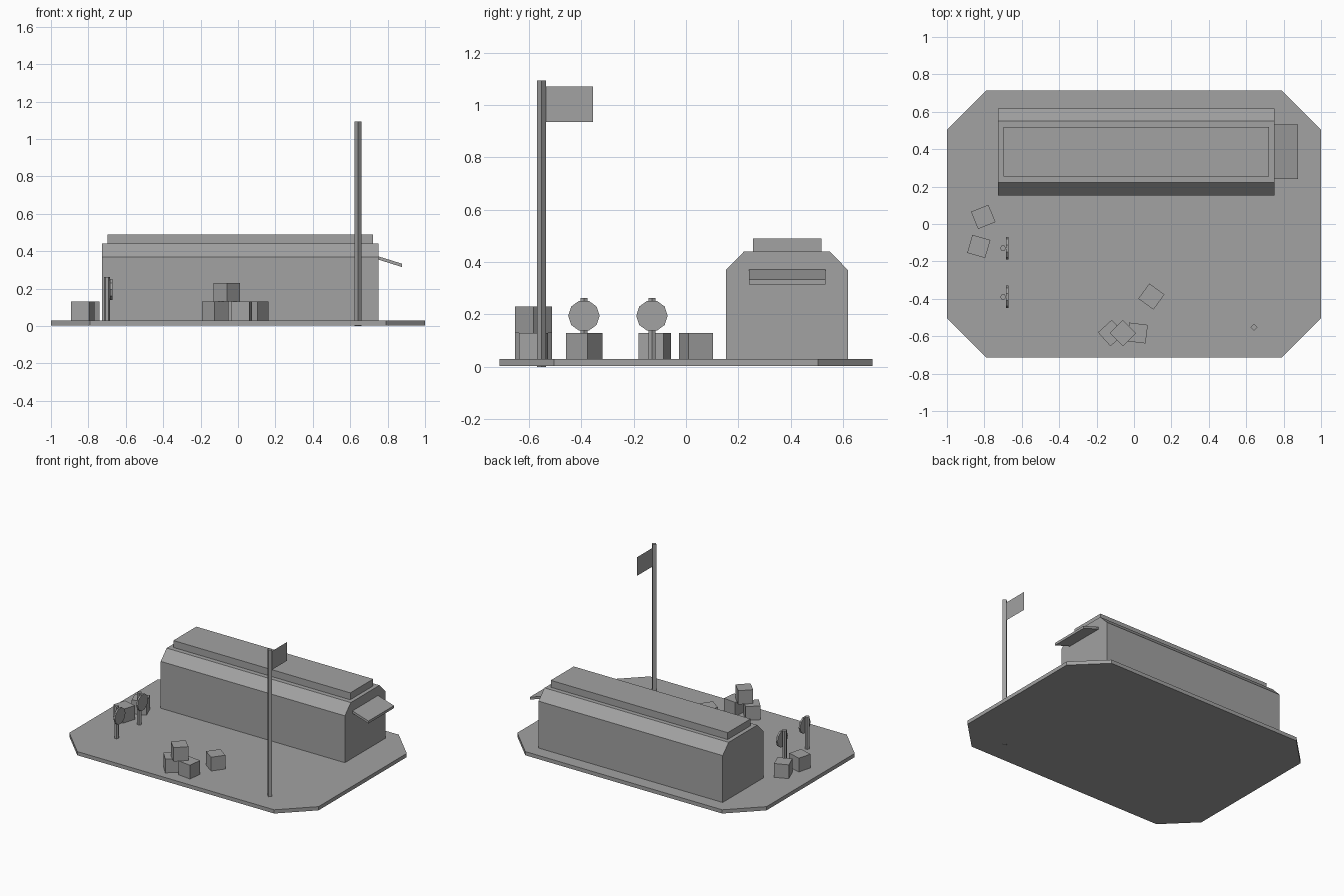
import bpy, bmesh, math
from mathutils import Vector, Matrix

cube = bpy.data.objects.get("Cube")
if cube:
    bpy.data.objects.remove(cube, do_unlink=True)

# Single flat grey
grey = bpy.data.materials.new("plain_grey")
grey.use_nodes = True
COLOUR = (0.36, 0.36, 0.36, 1.0)
grey.diffuse_color = COLOUR
grey.node_tree.nodes["Principled BSDF"].inputs["Base Color"].default_value = COLOUR


def finish(name, bm):
    bmesh.ops.recalc_face_normals(bm, faces=bm.faces)
    mesh = bpy.data.meshes.new(name)
    bm.to_mesh(mesh)
    bm.free()
    mesh.materials.append(grey)
    obj = bpy.data.objects.new(name, mesh)
    bpy.context.scene.collection.objects.link(obj)
    return obj


def extrude(name, outline, direction):
    """Sweep a closed planar outline along a vector (flat sheet if None)."""
    bm = bmesh.new()
    face = bm.faces.new([bm.verts.new(p) for p in outline])
    if direction:
        res = bmesh.ops.extrude_face_region(bm, geom=[face], use_keep_orig=True)
        moved = [e for e in res["geom"] if isinstance(e, bmesh.types.BMVert)]
        bmesh.ops.translate(bm, verts=moved, vec=Vector(direction))
    return finish(name, bm)


def box(name, x, y, z, angle=0.0):
    """Box from (min, max) ranges, turned about its own vertical axis."""
    centre = Vector([(r[0] + r[1]) / 2 for r in (x, y, z)])
    size = [r[1] - r[0] for r in (x, y, z)]
    bm = bmesh.new()
    bmesh.ops.create_cube(bm, size=1, matrix=Matrix.Translation(centre)
                          @ Matrix.Rotation(math.radians(angle), 4, 'Z')
                          @ Matrix.Diagonal((*size, 1)))
    return finish(name, bm)


def ring(sides, radius):
    return [(radius * math.cos(2 * math.pi * i / sides),
             radius * math.sin(2 * math.pi * i / sides)) for i in range(sides)]


def post(name, x, y, z0, z1, radius, sides):
    return extrude(name, [(x + a, y + b, z0) for a, b in ring(sides, radius)],
                   (0, 0, z1 - z0))


# Ground slab with cut corners
slab = [(-0.79, -0.713), (0.79, -0.713), (1, -0.505), (1, 0.505),
        (0.79, 0.713), (-0.79, 0.713), (-1, 0.505), (-1, -0.505)]
extrude("ground_slab", [(x, y, 0.003) for x, y in slab], (0, 0, 0.027))

# Long hall with chamfered eaves, and raised roof cap
hall = [(0.153, 0.01), (0.618, 0.01), (0.618, 0.37), (0.55, 0.44),
        (0.221, 0.44), (0.153, 0.37)]
extrude("hall", [(-0.727, y, z) for y, z in hall], (1.477, 0, 0))
box("roof_cap", (-0.697, 0.722), (0.255, 0.518), (0.43, 0.49))

# Sloping awning on the end wall
awning = [(0.745, 0.357), (0.745, 0.374), (0.878, 0.333), (0.878, 0.315)]
extrude("awning", [(x, 0.24, z) for x, z in awning], (0, 0.293, 0))

# Flagpole and thin flag
post("flagpole", 0.642, -0.552, 0.0, 1.093, 0.018, 4)
extrude("flag", [(0.642, -0.54, 0.935), (0.642, -0.355, 0.935),
                 (0.642, -0.355, 1.07), (0.642, -0.54, 1.07)], None)

# Practice targets: hexagonal post with a ten-sided disc
for i, y in enumerate((-0.39, -0.13), 1):
    post(f"target_post_{i}", -0.70, y, 0.01, 0.262, 0.016, 6)
    extrude(f"target_disc_{i}",
            [(-0.684, y + a, 0.195 + b) for a, b in ring(10, 0.06)],
            (0.012, 0, 0))

# Crates: x, y, base height, turn
crates = [(-0.806, 0.038, 0.01, 22), (-0.83, -0.12, 0.01, -16),
          (0.093, -0.388, 0.01, -36), (-0.122, -0.583, 0.01, 42),
          (0.018, -0.583, 0.01, -7), (-0.06, -0.583, 0.13, 45)]
H = 0.05
for i, (x, y, z, turn) in enumerate(crates, 1):
    top = 0.23 if z > 0.1 else 0.13
    box(f"crate_{i}", (x - H, x + H), (y - H, y + H), (z, top), turn)
